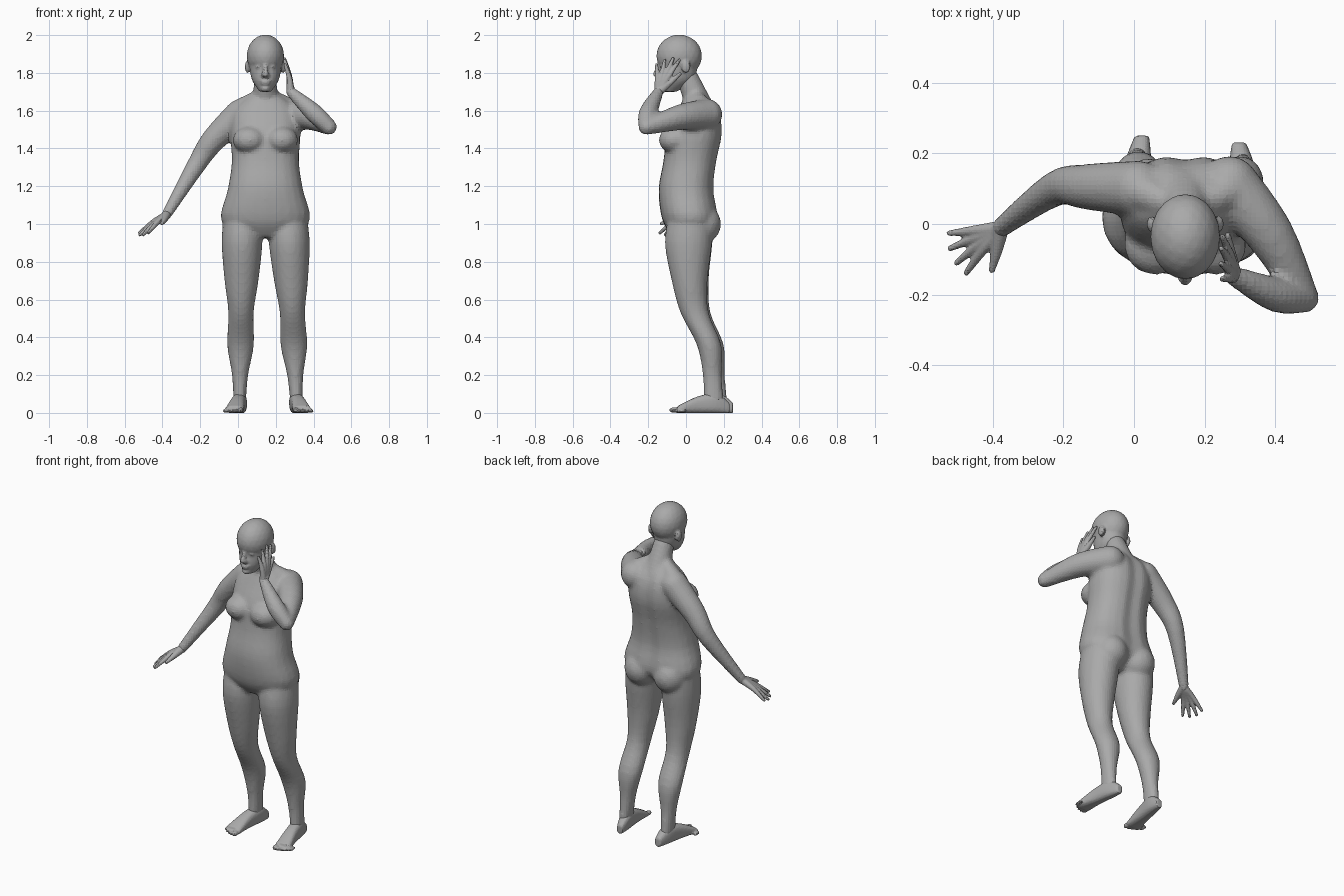
import bpy, bmesh, math
from mathutils import Vector, Matrix

if "Cube" in bpy.data.objects:
    bpy.data.objects.remove(bpy.data.objects["Cube"])

MIDDLE = 0.145  # x of the body's own centre line
SEGMENTS = 24
STEPS = 4
GREY = 0.4

grey = bpy.data.materials.new("plain_grey")
grey.use_nodes = True
grey.diffuse_color = (GREY, GREY, GREY, 1)
grey.node_tree.nodes["Principled BSDF"].inputs["Base Color"].default_value = grey.diffuse_color


def spline(rows):
    """Fill in smooth steps between a few control rows of any length."""
    points = [Vector(row) for row in rows]
    result = []
    for i in range(len(points) - 1):
        start, end = points[i], points[i + 1]
        leave = (end - points[max(i - 1, 0)]) / 2
        arrive = (points[min(i + 2, len(points) - 1)] - start) / 2
        for step in range(STEPS):
            t = step / STEPS
            ease = t * t * (3 - 2 * t)
            result.append(start.lerp(end, ease) + leave * t * (1 - t) ** 2
                          - arrive * t * t * (1 - t))
    return result + [points[-1]]


def loft(bm, rings):
    """Skin a list of point rings into a closed tube."""
    loops = [[bm.verts.new(point) for point in points] for points in rings]
    for lower, upper in zip(loops, loops[1:]):
        for i in range(SEGMENTS):
            bm.faces.new((lower[i - 1], lower[i], upper[i], upper[i - 1]))
    bm.faces.new(loops[0])
    bm.faces.new(loops[-1])


def ring(centre, u, v, power=1):
    """Rounded ring spanned by the half axes u and v; low power squares it."""
    points = []
    for i in range(SEGMENTS):
        angle = math.tau * i / SEGMENTS
        c, s = math.cos(angle), math.sin(angle)
        points.append(centre + u * math.copysign(abs(c) ** power, c)
                      + v * math.copysign(abs(s) ** power, s))
    return points


def stack(bm, rows, foot_x=MIDDLE, lean=0, power=1, groove=0):
    """Upright loft; rows are (z, front y, back y, half width)."""
    rings = []
    for z, front, back, half in spline(rows):
        centre = Vector((foot_x + lean * z, (front + back) / 2, z))
        points = ring(centre, Vector((half, 0, 0)), Vector((0, (back - front) / 2, 0)), power)
        for point in points:
            if point.y > centre.y:
                point.y -= groove * math.exp(-((point.x - centre.x) / 0.025) ** 2)
        rings.append(points)
    loft(bm, rings)


def ball(bm, centre, radii):
    matrix = Matrix.Translation(centre) @ Matrix.Diagonal((*radii, 1))
    bmesh.ops.create_icosphere(bm, subdivisions=3, radius=1, matrix=matrix)


def tube(bm, *path):
    """Round-ended limb; the path holds (x, y, z, radius)."""
    rows = spline(path)
    centres = [row.to_3d() for row in rows]
    rings = []
    for i, centre in enumerate(centres):
        along = (centres[min(i + 1, len(rows) - 1)] - centres[max(i - 1, 0)]).normalized()
        side = along.cross(Vector((0.3, 1, 0.2))).normalized()
        radius = rows[i].w
        rings.append(ring(centre, side * radius, along.cross(side) * radius))
    loft(bm, rings)
    for end in (0, -1):
        ball(bm, centres[end], [rows[end].w] * 3)


def finish(name, bm, voxel, rounds):
    """Fuse the overlapping pieces of one part into a single skin."""
    bmesh.ops.recalc_face_normals(bm, faces=bm.faces)
    mesh = bpy.data.meshes.new(name)
    bm.to_mesh(mesh)
    bm.free()
    mesh.materials.append(grey)
    part = bpy.data.objects.new(name, mesh)
    bpy.context.collection.objects.link(part)
    fuse = part.modifiers.new("fuse", 'REMESH')
    fuse.mode = 'VOXEL'
    fuse.voxel_size = voxel
    soften = part.modifiers.new("soften", 'SMOOTH')
    soften.factor = 0.5
    soften.iterations = rounds


def to_left(verts):
    """Mirror right-leg verts to the left leg, which stands wider and forward."""
    for vert in verts:
        drop = 1 - vert.co.z
        vert.co.x = 2 * MIDDLE - vert.co.x + 0.03 * drop
        vert.co.y -= 0.02 * drop


# Torso, from groin to the base of the neck
body = bmesh.new()
stack(body, [
    (0.93, -0.07, 0.09, 0.12),
    (1.02, -0.125, 0.17, 0.235),
    (1.18, -0.145, 0.15, 0.2),
    (1.33, -0.12, 0.165, 0.178),
    (1.48, -0.1, 0.195, 0.186),
    (1.6, -0.045, 0.175, 0.17),
    (1.69, 0, 0.1, 0.07)], power=0.88, groove=0.014)
for side in (-1, 1):
    breast_x = MIDDLE + side * 0.085
    buttock_x = MIDDLE + side * 0.1
    shoulder_x = MIDDLE + side * 0.14
    neck_x = MIDDLE + side * 0.05
    ball(body, (breast_x, -0.06, 1.445), (0.088, 0.084, 0.072))
    ball(body, (buttock_x, 0.08, 1), (0.1, 0.106, 0.105))
    tube(body, (shoulder_x, 0.1, 1.6, 0.06), (neck_x, 0.06, 1.665, 0.04))
tube(body, (MIDDLE, 0.08, 1.6, 0.075), (MIDDLE, 0.01, 1.77, 0.058))

# Legs
leg_rows = [
    (1.05, -0.09, 0.14, 0.1),
    (0.9, -0.11, 0.14, 0.108),
    (0.7, -0.07, 0.12, 0.09),
    (0.53, -0.02, 0.13, 0.067),
    (0.36, 0.07, 0.2, 0.071),
    (0.2, 0.105, 0.205, 0.043),
    (0.06, 0.11, 0.22, 0.033)]
stack(body, leg_rows, foot_x=0.008, lean=0.015)
right_side = set(body.verts)
stack(body, leg_rows, foot_x=0.008, lean=0.015)
to_left(vert for vert in body.verts if vert not in right_side)

# Right arm hangs out to the side, left arm folds up to the cheek
right_wrist = Vector((-0.378, -0.012, 1.05))
left_wrist = Vector((0.28, -0.146, 1.7))
left_elbow = (0.482, -0.21, 1.513, 0.042)
tube(body, (0.01, 0.1, 1.58, 0.08), (-0.13, 0.105, 1.445, 0.065),
     (-0.222, 0.1, 1.31, 0.05), (*right_wrist, 0.028))
tube(body, (0.27, 0.11, 1.58, 0.083), (0.385, -0.03, 1.565, 0.068), left_elbow)
tube(body, left_elbow, (0.4, -0.2, 1.59, 0.049), (*left_wrist, 0.028))
finish("body", body, voxel=0.013, rounds=4)

# Head with a simple face
head = bmesh.new()
ball(head, (MIDDLE, -0.036, 1.89), (0.099, 0.121, 0.113))  # skull
stack(head, [(1.7, -0.13, -0.05, 0.03), (1.76, -0.143, 0.04, 0.07),
             (1.83, -0.139, 0.06, 0.085), (1.88, -0.15, 0.06, 0.09)], power=0.95)
tube(head, (MIDDLE, -0.142, 1.84, 0.011), (MIDDLE, -0.16, 1.793, 0.016))  # nose
ball(head, (MIDDLE, -0.142, 1.757), (0.027, 0.013, 0.007))  # upper lip
ball(head, (MIDDLE, -0.14, 1.744), (0.023, 0.013, 0.008))  # lower lip
ball(head, (MIDDLE, -0.128, 1.717), (0.025, 0.019, 0.018))  # chin
for side in (-1, 1):
    eye_x = MIDDLE + side * 0.036
    nostril_x = MIDDLE + side * 0.015
    ear_x = MIDDLE + side * 0.095
    ball(head, (eye_x, -0.122, 1.832), (0.017, 0.016, 0.01))
    ball(head, (nostril_x, -0.15, 1.788), (0.01, 0.012, 0.009))
    ball(head, (ear_x, 0, 1.832), (0.014, 0.024, 0.034))
finish("head", head, voxel=0.008, rounds=3)

# Feet: rows run from heel to toes as (y, half width, height)
foot_rows = [(0.25, 0.02, 0.05), (0.18, 0.036, 0.1), (0.08, 0.04, 0.085), (-0.025, 0.05, 0.035)]
for side in ("right", "left"):
    foot = bmesh.new()
    loft(foot, [ring(Vector((0.15 * y - 0.015, y, height / 2)), Vector((half, 0, 0)),
                     Vector((0, 0, height / 2 + 0.002)), power=0.75)
                for y, half, height in spline(foot_rows)])
    for toe in range(5):
        size = 0.01 if toe else 0.015
        ball(foot, (0.014 - toe * 0.021, toe * toe * 0.0025 - 0.043, size), (size, 0.028, size))
    if side == "left":
        to_left(foot.verts)
    finish(side + "_foot", foot, voxel=0.007, rounds=2)


def hand(name, wrist, ahead, across, back):
    """Fingers fan out from the wrist and share a palm; across points to the thumb."""
    bm = bmesh.new()
    ahead, across, back = Vector(ahead), Vector(across), Vector(back)
    for finger in range(4):
        spread = finger * 2 / 3 - 1
        reach = (ahead + across * spread) * (1.12 - 0.12 * spread ** 2)
        tube(bm, (*(wrist + reach * 0.12), 0.02), (*(wrist + reach / 2 + back), 0.0145),
             (*(wrist + reach), 0.0085))
    base = wrist + ahead * 0.25 + across * 0.8
    tip = wrist + ahead * 0.5 + across * 1.5
    tube(bm, (*wrist, 0.025), (*base, 0.017), (*tip, 0.009))
    finish(name, bm, voxel=0.005, rounds=2)


hand("right_hand", right_wrist, ahead=(-0.12, -0.07, -0.097), across=(0.024, -0.056, 0),
     back=(-0.003, 0, 0.006))
hand("left_hand", left_wrist, ahead=(-0.03, 0.05, 0.155), across=(0, 0.06, 0.012),
     back=(0.007, 0, 0))
